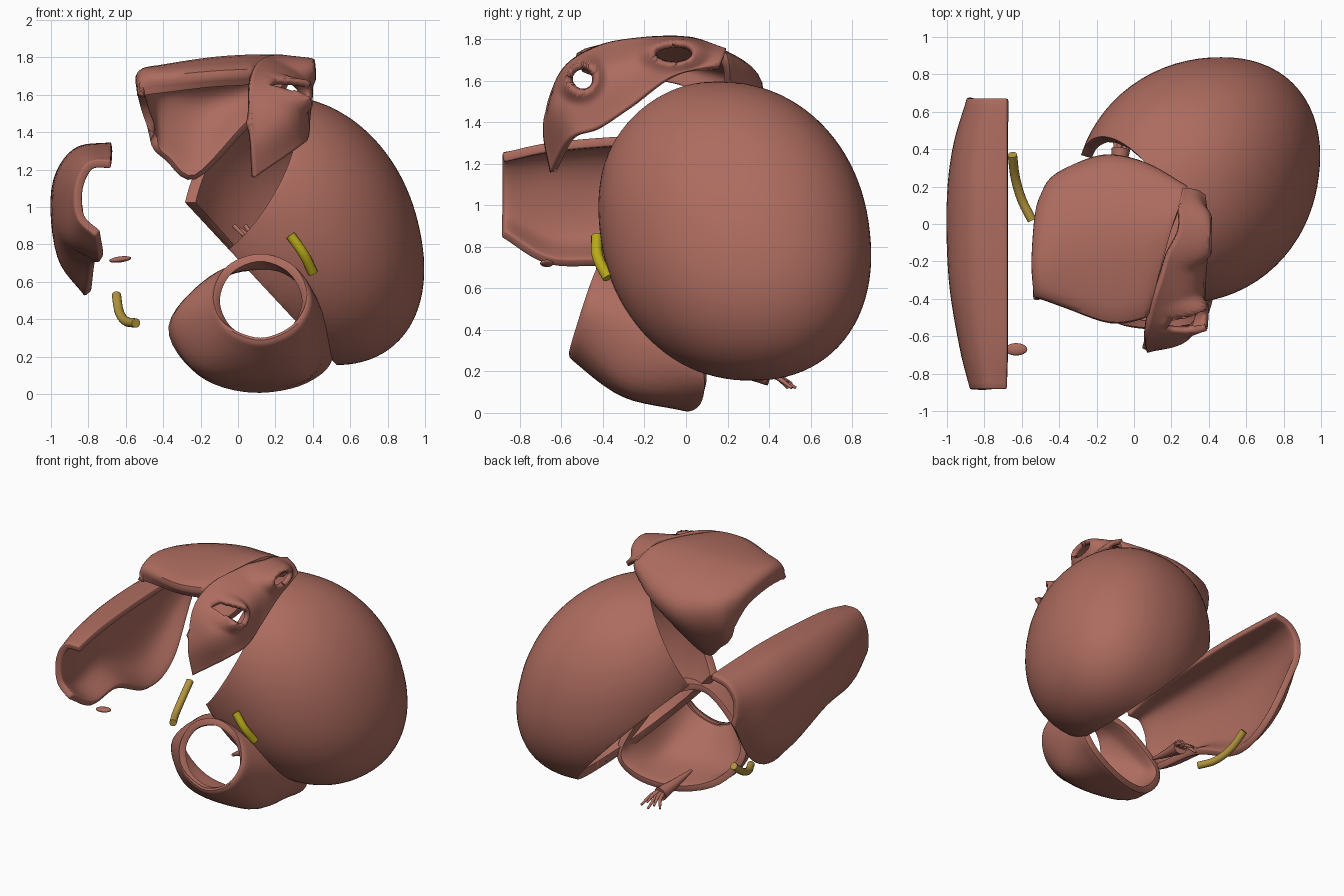
import bpy, bmesh, math
from mathutils import Vector, Matrix

if "Cube" in bpy.data.objects:
    bpy.data.objects.remove(bpy.data.objects["Cube"])


def material(name, rgb):
    m = bpy.data.materials.new(name)
    m.diffuse_color = (*rgb, 1)
    m.use_nodes = True
    m.node_tree.nodes["Principled BSDF"].inputs["Base Color"].default_value = m.diffuse_color
    return m


FLESH = material("flesh", (0.42, 0.15, 0.115))
OLIVE = material("olive", (0.48, 0.40, 0.01))
GOLD = material("gold", (0.45, 0.30, 0.05))


def finish(name, bm, mat, thick=0, offset=0, round_edge=0):
    bmesh.ops.recalc_face_normals(bm, faces=bm.faces[:])
    me = bpy.data.meshes.new(name)
    bm.to_mesh(me)
    bm.free()
    ob = bpy.data.objects.new(name, me)
    bpy.context.collection.objects.link(ob)
    me.materials.append(mat)
    if thick:
        s = ob.modifiers.new("wall", 'SOLIDIFY')
        s.thickness, s.offset = thick, offset
    if round_edge:
        b = ob.modifiers.new("rim", 'BEVEL')
        b.width, b.segments = round_edge, 2
        b.limit_method, b.angle_limit = 'ANGLE', math.radians(50)
    bpy.ops.object.select_all(action='DESELECT')
    bpy.context.view_layer.objects.active = ob
    ob.select_set(True)
    bpy.ops.object.shade_smooth_by_angle(angle=math.radians(45))
    return ob


def spline(pts, n, closed=False):
    # smooth curve through the points, n samples per span
    p = [Vector(q) for q in pts]
    k = len(p)

    def at(i):
        if closed:
            return p[i % k]
        if i < 0:
            return 2 * p[0] - p[1]
        if i >= k:
            return 2 * p[-1] - p[-2]
        return p[i]
    out = []
    for i in range(k if closed else k - 1):
        a, b, c, d = at(i - 1), at(i), at(i + 1), at(i + 2)
        for j in range(n):
            t = j / n
            out.append(0.5 * (2 * b + (c - a) * t + (2 * a - 5 * b + 4 * c - d) * t * t
                              + (3 * b - a - 3 * c + d) * t ** 3))
    if not closed:
        out.append(p[-1])
    return out


def loft(rows, n=6, closed=False):
    # smooth skin over rows of points
    fine = [spline(r, n, closed) for r in rows]
    cols = [spline(c, n) for c in zip(*fine)]
    bm = bmesh.new()
    v = [[bm.verts.new(q) for q in c] for c in cols]
    for i in range(len(v) if closed else len(v) - 1):
        a, b = v[i], v[(i + 1) % len(v)]
        for j in range(len(a) - 1):
            bm.faces.new((a[j], b[j], b[j + 1], a[j + 1]))
    return bm


def tube(name, pts, r0, r1, mat):
    c = spline(pts, 6)
    bm = bmesh.new()
    rings = []
    for i, p in enumerate(c):
        d = c[min(i + 1, len(c) - 1)] - c[max(i - 1, 0)]
        q = d.to_track_quat('Z', 'Y')
        r = r0 + (r1 - r0) * i / (len(c) - 1)
        rings.append([bm.verts.new(p + q @ Vector((r * math.cos(a), r * math.sin(a), 0)))
                      for a in [k * math.tau / 14 for k in range(14)]])
    for a, b in zip(rings, rings[1:]):
        for k in range(14):
            bm.faces.new((a[k], a[(k + 1) % 14], b[(k + 1) % 14], b[k]))
    bm.faces.new(rings[0])
    bm.faces.new(rings[-1])
    return finish(name, bm, mat)


# large egg-shaped chamber wall, slightly squared, sheared and cut open at the left
bm = bmesh.new()
bmesh.ops.create_uvsphere(bm, u_segments=72, v_segments=48, radius=1)
for v in bm.verts:
    x, y, z = v.co / sum(abs(c) ** 2.15 for c in v.co) ** (1 / 2.15)
    v.co = (0.365 + (0.6 if x > 0 else 0.66) * x + 0.08 * y - 0.15 * z,
            0.235 + 0.65 * y - 0.08 * z, 0.875 + 0.72 * z)
for p, nrm in (((-0.26, 0.4, 1.0), (0.73, 0, 0.68)), ((-0.27, 0.32, 1.0), (0.77, 0.44, -0.465))):
    bmesh.ops.bisect_plane(bm, geom=bm.verts[:] + bm.edges[:] + bm.faces[:],
                           plane_co=p, plane_no=Vector(nrm).normalized(), clear_inner=True)
finish("main_chamber_wall", bm, FLESH, 0.06, -1, 0.02)

# lower cup with round front opening and slanted back rim
ang = [k * math.tau / 8 for k in range(8)]
front = [(0.12 + 0.235 * math.sin(a), -0.48 + 0.06 * math.cos(a), 0.51 + 0.22 * math.cos(a)) for a in ang]
lip = [(0.12 + 0.265 * math.sin(a), -0.45 + 0.07 * math.cos(a), 0.485 + 0.225 * math.cos(a)) for a in ang]
mid = [(0.1, -0.34, 0.69), (0.32, -0.28, 0.61), (0.44, -0.22, 0.38), (0.36, -0.26, 0.13),
       (0.08, -0.3, 0.1), (-0.2, -0.3, 0.16), (-0.31, -0.3, 0.4), (-0.12, -0.33, 0.62)]
back = [(0.1, -0.24, 0.68), (0.33, -0.07, 0.57), (0.49, 0.08, 0.24), (0.36, 0.08, 0.08),
        (0.07, 0.0, 0.03), (-0.2, -0.1, 0.12), (-0.35, -0.17, 0.36), (-0.14, -0.22, 0.61)]
finish("lower_cup", loft([front, lip, mid, back], 6, True), FLESH, 0.045, 0, 0.012)

# curved side panel, one C-shaped section per station along y
stations = {
    -0.88: [(-0.68, 1.23), (-0.79, 1.22), (-0.85, 1.1), (-0.84, 0.95), (-0.75, 0.86)],
    -0.65: [(-0.675, 1.28), (-0.83, 1.25), (-0.905, 1.1), (-0.89, 0.85), (-0.73, 0.73)],
    -0.3: [(-0.675, 1.31), (-0.86, 1.28), (-0.96, 1.11), (-0.94, 0.84), (-0.77, 0.71)],
    0.1: [(-0.675, 1.325), (-0.87, 1.29), (-0.975, 1.09), (-0.945, 0.74), (-0.8, 0.54)],
    0.4: [(-0.675, 1.32), (-0.85, 1.28), (-0.94, 1.12), (-0.93, 0.83), (-0.81, 0.64)],
    0.67: [(-0.675, 1.31), (-0.79, 1.28), (-0.86, 1.2), (-0.87, 1.1), (-0.85, 1.0)],
}
finish("side_panel", loft([[(x, y, z) for x, z in s] for y, s in stations.items()]),
       FLESH, 0.045, 0, 0.012)

# roof: front lip, top plate and hanging rear wall, left to right
roof = [
    [(-0.52, -0.38, 1.59), (-0.52, -0.38, 1.6), (-0.52, -0.2, 1.61), (-0.51, 0, 1.57), (-0.49, 0.08, 1.5), (-0.45, 0.12, 1.4)],
    [(-0.5, -0.37, 1.6), (-0.5, -0.37, 1.69), (-0.52, -0.2, 1.71), (-0.5, 0.08, 1.64), (-0.47, 0.16, 1.5), (-0.44, 0.13, 1.32)],
    [(-0.36, -0.41, 1.62), (-0.36, -0.41, 1.71), (-0.4, -0.1, 1.74), (-0.39, 0.22, 1.64), (-0.41, 0.24, 1.48), (-0.38, 0.13, 1.26)],
    [(-0.13, -0.48, 1.65), (-0.13, -0.48, 1.73), (-0.15, -0.05, 1.78), (-0.15, 0.27, 1.67), (-0.18, 0.34, 1.49), (-0.23, 0.1, 1.16)],
    [(0.04, -0.46, 1.66), (0.04, -0.46, 1.74), (0.05, -0.05, 1.795), (0.05, 0.25, 1.69), (0.05, 0.31, 1.57), (0.03, 0.2, 1.42)],
    [(0.09, -0.42, 1.68), (0.09, -0.41, 1.74), (0.2, -0.03, 1.795), (0.27, 0.15, 1.74), (0.27, 0.19, 1.68), (0.2, 0.2, 1.58)],
]
finish("roof_plate", loft(roof, 5), FLESH, 0.04, 0, 0.012)

# folded right flap of the roof
flap = [
    [(0.26, 0.19, 1.74), (0.32, 0.18, 1.71), (0.37, 0.16, 1.67)],
    [(0.21, 0, 1.795), (0.36, -0.03, 1.75), (0.385, -0.06, 1.62)],
    [(0.15, -0.25, 1.79), (0.33, -0.25, 1.68), (0.37, -0.27, 1.47)],
    [(0.09, -0.43, 1.75), (0.32, -0.47, 1.6), (0.36, -0.42, 1.37)],
    [(0.06, -0.58, 1.65), (0.25, -0.62, 1.5), (0.31, -0.55, 1.32)],
    [(0.06, -0.67, 1.45), (0.07, -0.67, 1.32), (0.08, -0.64, 1.16)],
]
bm = loft(flap, 14)
# two openings: surface swells out to a rim, is cut, and the edge is made round
for cx, cy, cz, w, h in ((0.385, -0.5, 1.61, 0.06, 0.06), (0.4, -0.06, 1.73, 0.09, 0.045)):
    def reach(p):
        return math.hypot((p.y - cy) / w, (p.z - cz) / h)

    def near(p):
        return p.x > cx - 0.2
    for v in bm.verts:
        t = max(0, min(1, (2.0 - reach(v.co)) / 1.0))
        ridge = max(0, min(1, (v.co.x - cx + 0.24) / 0.12))
        v.co.x += (cx - v.co.x) * t * t * (3 - 2 * t) * ridge
    old = {e for e in bm.edges if e.is_boundary}
    bmesh.ops.delete(bm, geom=[f for f in bm.faces if reach(f.calc_center_median()) < 1
                               and near(f.calc_center_median())], context='FACES')
    for v in {v for e in bm.edges if e.is_boundary and e not in old for v in e.verts}:
        d = reach(v.co)
        if 0.6 < d < 1.5:
            v.co.y, v.co.z = cy + (v.co.y - cy) / d, cz + (v.co.z - cz) / d
    # even out the swollen area
    ring = [v for v in bm.verts if reach(v.co) < 2.4 and not v.is_boundary]
    for _ in range(4):
        bmesh.ops.smooth_vert(bm, verts=ring, factor=0.5, use_axis_x=True, use_axis_y=True, use_axis_z=True)
finish("roof_flap", bm, FLESH, 0.035)

# cone-shaped muscle with small branching strands
tube("muscle_cone", [(-0.1, 0.08, 0.24), (-0.09, 0.24, 0.21), (-0.07, 0.4, 0.18)], 0.01, 0.05, FLESH)
for i in range(5):
    s = i - 2
    tube(f"strand_{i + 1}", [(-0.07 + 0.01 * s, 0.38, 0.19), (-0.06 + 0.02 * s, 0.44, 0.17 + 0.01 * (i % 2)),
                             (-0.06 + 0.035 * s, 0.49 + 0.02 * (i % 3), 0.12 + 0.02 * (i % 2))],
         0.018, 0.007, FLESH)

# fine inner cords of the main chamber
for i in range(5):
    tube(f"inner_cord_{i + 1}", [(-0.02 + 0.03 * i, 0.5, 0.9 - 0.02 * (i % 2)), (0.03 + 0.02 * i, 0.47, 0.85),
                                 (0.1 - 0.01 * i, 0.52, 0.8 - 0.015 * i)], 0.012, 0.006, FLESH)

# small loose disc
bm = bmesh.new()
bmesh.ops.create_uvsphere(bm, u_segments=24, v_segments=12, radius=1, matrix=Matrix.Translation(
    (-0.63, -0.67, 0.72)) @ Matrix.Rotation(-0.13, 4, 'Y') @ Matrix.Diagonal((0.06, 0.033, 0.016, 1)))
finish("small_disc", bm, FLESH)

# two yellow tubes
tube("front_tube", [(0.28, -0.43, 0.85), (0.35, -0.425, 0.75), (0.40, -0.375, 0.65)], 0.027, 0.027, OLIVE)
tube("side_tube", [(-0.65, 0.37, 0.53), (-0.635, 0.25, 0.44), (-0.6, 0.13, 0.39), (-0.545, 0.02, 0.38)],
     0.025, 0.025, GOLD)
